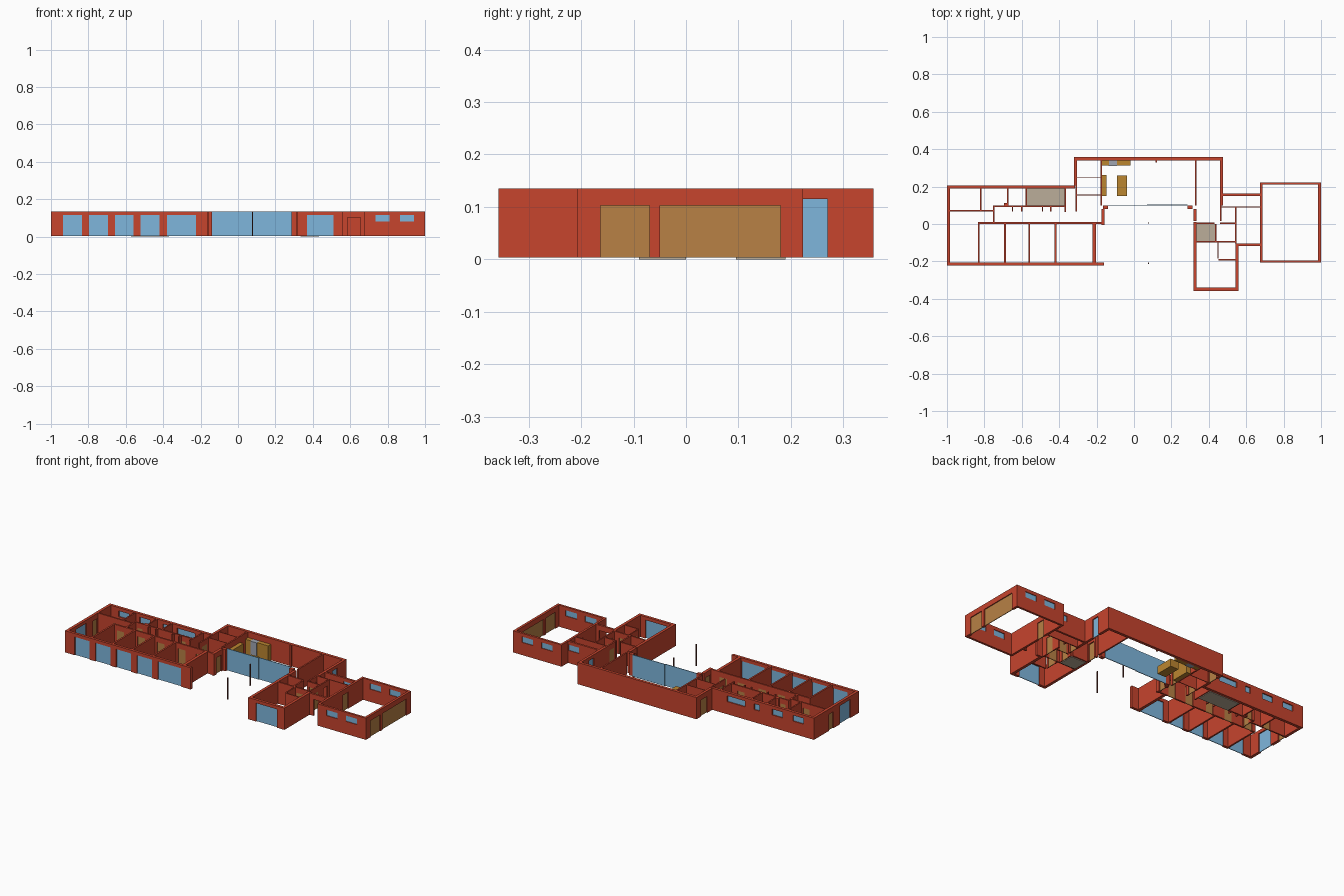
import bpy, bmesh
from mathutils import Matrix, Vector

if "Cube" in bpy.data.objects:
    bpy.data.objects.remove(bpy.data.objects["Cube"])

Z0, Z1 = 0.004, 0.135          # wall base and top
DOOR, SILL, HEAD = 0.103, 0.08, 0.115


def material(name, rgb):
    m = bpy.data.materials.new(name)
    m.diffuse_color = (*rgb, 1)
    m.use_nodes = True
    m.node_tree.nodes["Principled BSDF"].inputs["Base Color"].default_value = m.diffuse_color
    return m


MATS = {
    "brick": material("red_brick", (0.57, 0.058, 0.027)),
    "glass": material("blue_glass", (0.21, 0.47, 0.72)),
    "door": material("brown_wood", (0.48, 0.22, 0.06)),
    "cabinet": material("ochre_wood", (0.50, 0.24, 0.03)),
    "tile": material("tan_tile", (0.50, 0.42, 0.32)),
    "steel": material("steel", (0.35, 0.38, 0.45)),
    "dark": material("dark_post", (0.12, 0.03, 0.02)),
}


def boxes(name, mat, items):
    """One object made of boxes given as (x0, y0, z0, x1, y1, z1)."""
    bm = bmesh.new()
    for b in items:
        lo, hi = Vector(b[:3]), Vector(b[3:])
        bmesh.ops.create_cube(bm, size=1, matrix=Matrix.Translation((lo + hi) / 2)
                              @ Matrix.Diagonal((*(hi - lo), 1)))
    me = bpy.data.meshes.new(name)
    bm.to_mesh(me)
    bm.free()
    me.materials.append(MATS[mat])
    ob = bpy.data.objects.new(name, me)
    bpy.context.collection.objects.link(ob)
    return ob


def wall(name, x0, x1, y0, y1, openings=()):
    """Straight wall; openings are (start, end, z0, z1, fill) along its length."""
    along_x = (x1 - x0) > (y1 - y0)
    s, e = (x0, x1) if along_x else (y0, y1)
    t0, t1 = (y0, y1) if along_x else (x0, x1)

    def bx(a, b, z0, z1, p=t0, q=t1):
        return (a, p, z0, b, q, z1) if along_x else (p, a, z0, q, b, z1)

    parts, cur = [], s
    for a, b, z0, z1, fill in sorted(openings, key=lambda o: o[0]):
        if a > cur:
            parts.append(bx(cur, a, Z0, Z1))
        if z0 > Z0:
            parts.append(bx(a, b, Z0, z0))
        if z1 < Z1:
            parts.append(bx(a, b, z1, Z1))
        if fill:
            c = (t0 + t1) / 2
            kind = "window" if fill == "glass" else "door"
            boxes(name + "_" + kind, fill, [bx(a, b, z0, z1, c - .002, c + .002)])
        cur = b
    if e > cur:
        parts.append(bx(cur, e, Z0, Z1))
    boxes(name, "brick", parts)


def tall(a, b):
    return (a, b, Z0, HEAD, "glass")


def high(a, b):
    return (a, b, SILL, HEAD, "glass")


def door(a, b, fill="door"):
    return (a, b, Z0, DOOR, fill)


# Bedroom wing: outer walls
wall("bedroom_front_wall", -1, -.16, -.223, -.207,
     [tall(-.935, -.835), tall(-.797, -.695), tall(-.658, -.56),
      tall(-.52, -.42), tall(-.38, -.225)])
wall("bedroom_end_wall", -1, -.983, -.207, .19, [tall(-.14, -.04), door(.02, .065)])
wall("bedroom_back_wall", -1, -.315, .19, .207,
     [high(-.93, -.86), high(-.79, -.72), high(-.635, -.6), high(-.54, -.42)])
wall("bedroom_court_wall", -.222, -.204, -.207, 0)
wall("court_corner_wall", -.175, -.157, -.005, .08, [door(.018, .066)])

# Bedroom wing: corridor and partitions
wall("corridor_wall", -.835, -.165, 0, .01,
     [door(a, a + .05) for a in (-.81, -.67, -.54, -.4, -.28)])
for x in (-.83, -.69, -.56, -.42):
    wall("bedroom_partition", x - .005, x + .005, -.207, 0)
wall("bath_front_wall", -.983, -.745, .067, .076, [door(-.88, -.835)])
wall("closet_end_wall", -.755, -.746, .01, .09, [door(.018, .06)])
wall("service_wall", -.755, -.37, .09, .099, [door(-.735, -.7), door(-.46, -.415)])
for x, y0 in ((-.82, .076), (-.675, .099), (-.575, .099), (-.368, .065)):
    wall("service_partition", x - .004, x + .004, y0, .19)
for x in (-.65, -.6, -.49, -.445):
    wall("closet_stub", x - .003, x + .003, .068, .09)
boxes("chimney_pier", "brick", [(-.695, .09, Z0, -.677, .112, Z1)])

# Main hall
wall("hall_back_wall", -.32, .475, .34, .357)
wall("hall_left_wall", -.32, -.304, .207, .34, [door(.255, .315)])
wall("hall_left_partition", -.312, -.304, .068, .207, [door(.09, .14)])
wall("hall_right_wall", .459, .475, .10, .34, [tall(.222, .27)])
wall("hall_right_lower_wall", .459, .468, .015, .10, [door(.03, .075)])
wall("kitchen_wall", -.18, -.171, .10, .34, [door(.115, .15)])
wall("living_partition", .325, .334, .10, .34)
for y in (.25, .155):
    wall("pantry_partition", -.304, -.18, y - .002, y + .002)
boxes("hall_piers", "brick", [(-.165, .08, Z0, -.14, .1, Z1), (.285, .08, Z0, .312, .1, Z1)])
boxes("hall_glazing", "glass", [(-.14, .096, Z0, .07, .1, Z1), (.07, .1, Z0, .285, .104, Z1)])
boxes("court_posts", "dark", [(.075, y, Z0, .081, y + .006, Z1) for y in (.002, -.213)])
boxes("living_bracket", "brick", [(.115, .328, Z0, .124, .34, Z1)])

# Kitchen
boxes("kitchen_island", "cabinet", [(-.092, .15, Z0, -.038, .258, .05)])
boxes("side_cabinet", "cabinet", [(-.171, .15, Z0, -.146, .262, .1)])
boxes("back_cabinets", "cabinet", [(-.171, .314, Z0, -.135, .34, .1),
                                   (-.092, .314, Z0, -.018, .34, .1)])
boxes("cooker", "steel", [(-.135, .31, Z0, -.092, .34, .1)])

# Guest wing
wall("guest_front_wall", .318, .56, -.357, -.34, [tall(.37, .51)])
wall("guest_left_wall", .318, .335, -.34, .01)
wall("guest_right_wall", .543, .56, -.34, -.105)
wall("guest_back_wall", .335, .43, 0, .009)
wall("entry_wall", .318, .335, .015, .08, [door(.022, .07)])
wall("guest_bath_wall", .432, .441, -.09, 0, [door(-.07, -.025)])
wall("guest_cross_wall", .335, .543, -.099, -.09, [door(.46, .51)])
wall("guest_closet_side", .446, .453, -.185, -.099, [door(-.17, -.12)])
wall("guest_closet_end", .453, .543, -.194, -.187)
wall("guest_stub_wall", .46, .54, 0, .008, [door(.475, .52)])

# Link between hall and garage
wall("link_side_wall", .541, .549, -.105, .09, [door(-.07, -.02), door(.03, .07, None)])
wall("link_cross_wall", .468, .68, .087, .093)
wall("link_back_wall", .475, .68, .15, .162, [high(.6, .67)])
wall("link_front_wall", .56, .68, -.117, -.105, [door(.585, .655, None)])

# Garage: matching front and back walls, two overhead doors at the end
for name, y in (("garage_front_wall", -.207), ("garage_back_wall", .21)):
    wall(name, .675, 1, y, y + .013, [high(.735, .81), high(.865, .94)])
wall("garage_link_wall", .675, .688, -.194, .21, [door(.02, .07)])
wall("garage_end_wall", .985, 1, -.194, .21, [door(-.163, -.07), door(-.05, .18)])

# Tiled wet-room floors
boxes("bathroom_floor", "tile", [(-.571, .095, 0, -.37, .19, Z0)])
boxes("guest_bath_floor", "tile", [(.335, -.09, 0, .434, 0, Z0)])
